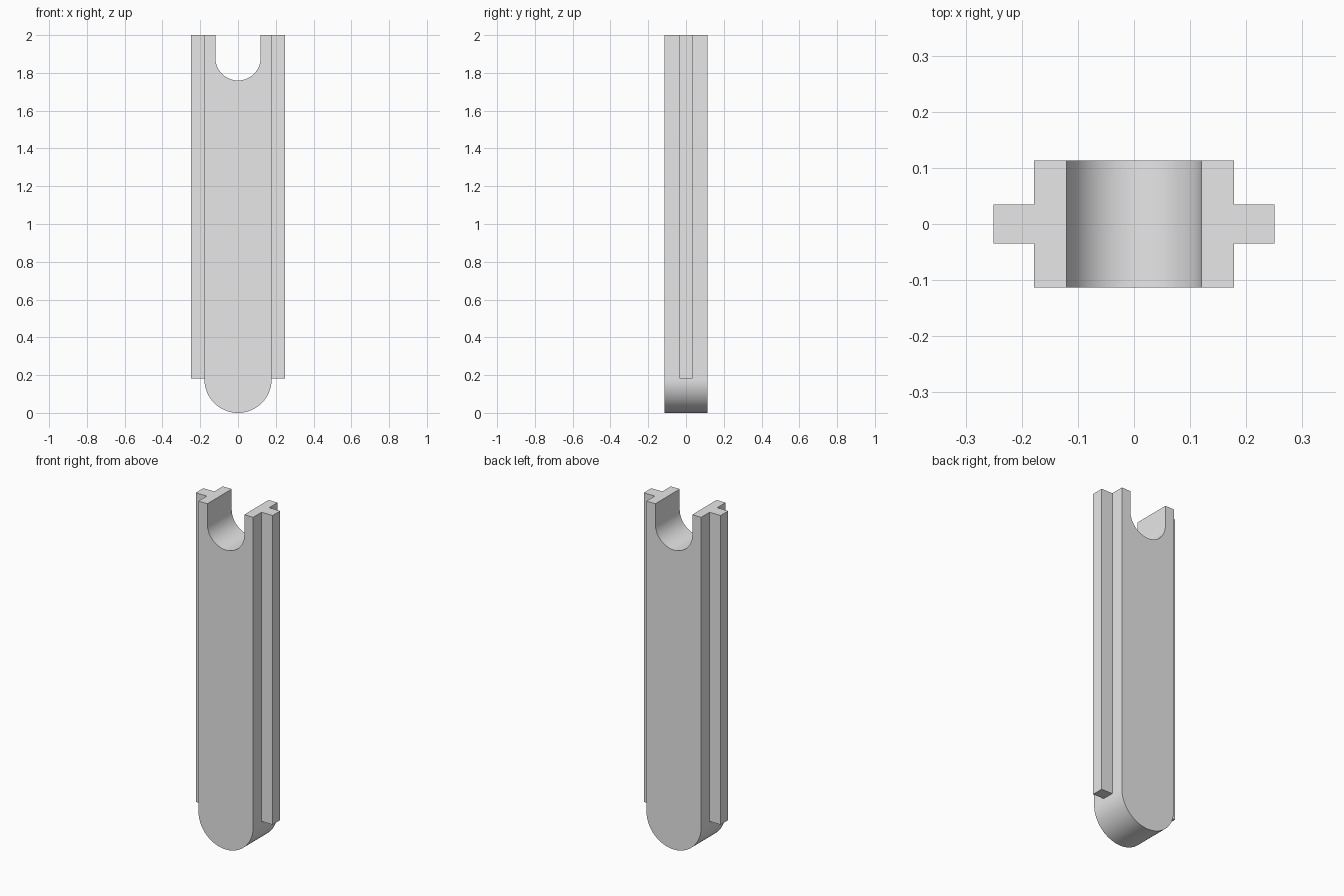
import bpy
import bmesh
from math import pi, cos, sin

cube = bpy.data.objects.get("Cube")
if cube:
    bpy.data.objects.remove(cube, do_unlink=True)

HALF_W, HALF_D = 0.178, 0.113      # body half width and half depth
RAIL_X, RAIL_D = 0.25, 0.035       # rail outer edge and half depth
NOTCH_R, TOP = 0.12, 2.0
SEGMENTS = 48

grey = bpy.data.materials.new("light_grey")
grey.use_nodes = True
colour = (0.8, 0.8, 0.8, 1)
grey.diffuse_color = colour
grey.node_tree.nodes["Principled BSDF"].inputs["Base Color"].default_value = colour


def lower_arc(radius, z):
    """Half circle from left to right, bulging down."""
    angles = [pi + pi * i / SEGMENTS for i in range(SEGMENTS + 1)]
    return [(radius * cos(a), z + radius * sin(a)) for a in angles]


def extrude_profile(name, profile, half_depth):
    """Extrude an x-z outline along y."""
    bm = bmesh.new()
    face = bm.faces.new([bm.verts.new((x, -half_depth, z)) for x, z in profile])
    result = bmesh.ops.extrude_face_region(bm, geom=[face])
    verts = [v for v in result["geom"] if isinstance(v, bmesh.types.BMVert)]
    bmesh.ops.translate(bm, verts=verts, vec=(0, 2 * half_depth, 0))
    bmesh.ops.recalc_face_normals(bm, faces=bm.faces)
    mesh = bpy.data.meshes.new(name)
    bm.to_mesh(mesh)
    bm.free()
    mesh.materials.append(grey)
    obj = bpy.data.objects.new(name, mesh)
    bpy.context.collection.objects.link(obj)
    return obj


# Body: rounded bottom, U-shaped notch in the top
outline = lower_arc(HALF_W, HALF_W) + [(HALF_W, TOP), (NOTCH_R, TOP)]
outline += lower_arc(NOTCH_R, TOP - NOTCH_R)[::-1] + [(-NOTCH_R, TOP), (-HALF_W, TOP)]
body = extrude_profile("body", outline, HALF_D)
bpy.ops.object.select_all(action="DESELECT")
body.select_set(True)
bpy.context.view_layer.objects.active = body
bpy.ops.object.shade_smooth_by_angle(angle=pi / 6)

# Side rails
for side, name in ((1, "left_rail"), (-1, "right_rail")):
    x0, x1, z0 = side * HALF_W, side * RAIL_X, 0.183
    extrude_profile(name, [(x0, z0), (x1, z0), (x1, TOP), (x0, TOP)], RAIL_D)
